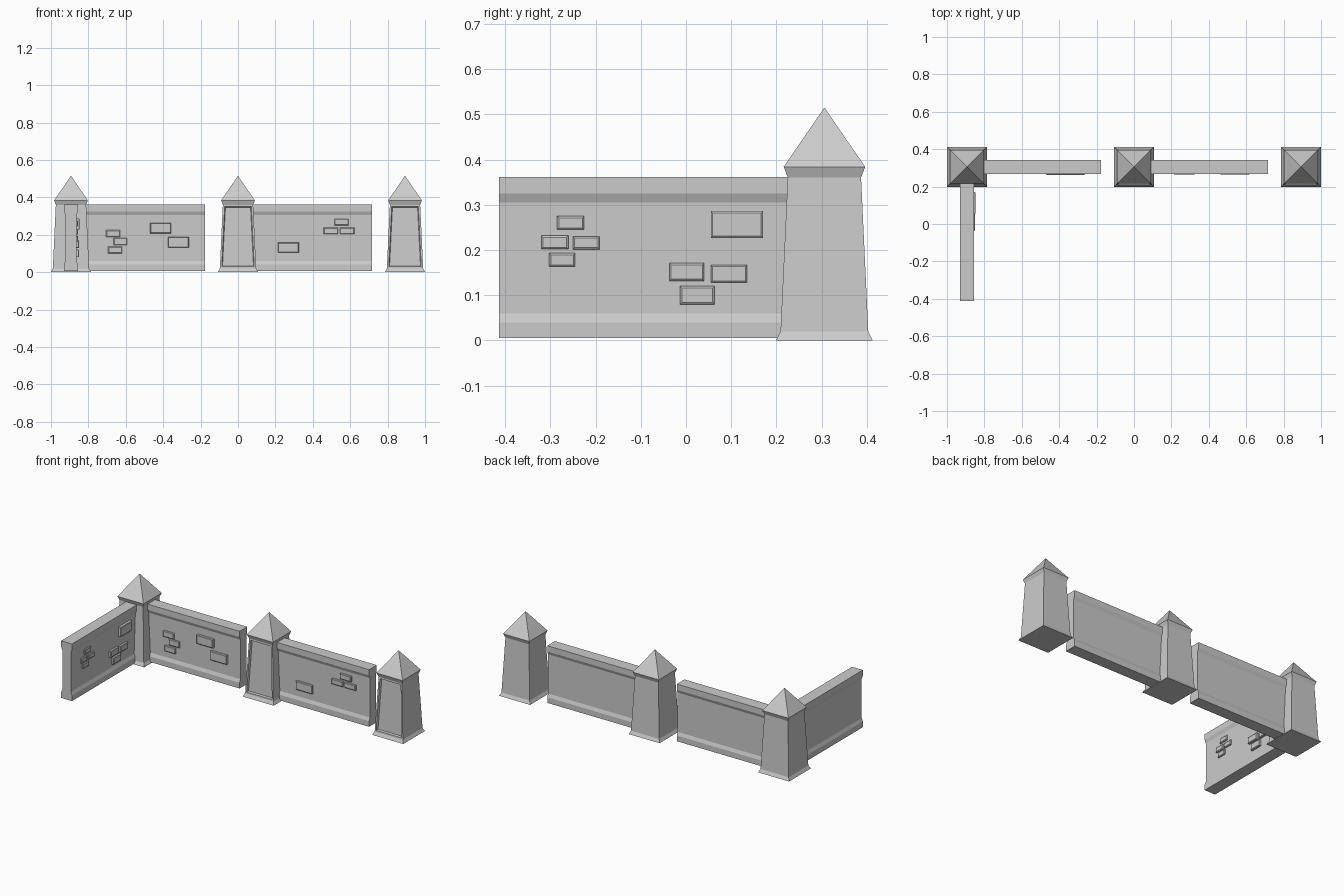
import bpy, bmesh

if "Cube" in bpy.data.objects:
    bpy.data.objects.remove(bpy.data.objects["Cube"])

PY = 0.306          # y centre of the pillar row
PITCH = 0.893       # pillar spacing
HALF, RECESS = 0.0375, 0.008


def finish(bm, name):
    bmesh.ops.recalc_face_normals(bm, faces=bm.faces)
    me = bpy.data.meshes.new(name)
    bm.to_mesh(me)
    bm.free()
    ob = bpy.data.objects.new(name, me)
    bpy.context.collection.objects.link(ob)
    return ob


def bridge(bm, a, b):
    n = len(a)
    return [bm.faces.new((a[i], a[(i + 1) % n], b[(i + 1) % n], b[i])) for i in range(n)]


# Tapered square pillar with pointed cap and optional sunk front panel
def pillar(name, x, panel):
    bm = bmesh.new()
    rings = []
    for z, h in [(0, 0.107), (0.02, 0.097), (0.36, 0.081), (0.384, 0.09)]:
        rings.append([bm.verts.new((x + sx * h, PY + sy * h, z))
                      for sx, sy in ((-1, -1), (1, -1), (1, 1), (-1, 1))])
    bm.faces.new(rings[0][::-1])
    sides = [bridge(bm, a, b) for a, b in zip(rings, rings[1:])]
    tip = bm.verts.new((x, PY, 0.515))
    for i in range(4):
        bm.faces.new((rings[-1][i], rings[-1][(i + 1) % 4], tip))
    front = sides[1][0]
    bm.normal_update()
    if panel:
        bmesh.ops.inset_region(bm, faces=[front], thickness=0.014)
        bmesh.ops.inset_region(bm, faces=[front], thickness=0.006, depth=-0.012)
    finish(bm, name)


# Wall section: profile with thicker foot and coping, extruded along its length
def wall(name, place, start, end):
    t, r = HALF, HALF - RECESS
    side = [(t, 0.005), (t, 0.04), (r, 0.06), (r, 0.305), (t, 0.325), (t, 0.361)]
    profile = side + [(-d, z) for d, z in reversed(side)]
    bm = bmesh.new()
    a, b = [[bm.verts.new(place(u, d, z)) for d, z in profile] for u in (start, end)]
    bm.faces.new(a)
    bm.faces.new(b)
    bridge(bm, a, b)
    finish(bm, name)


# Raised stones with chamfered outer edges
def stones(name, place, items):
    bm = bmesh.new()
    for u0, u1, z0, z1, out in items:
        rings = []
        for d, s in ((HALF - RECESS - 0.01, 0), (HALF + out - 0.003, 0), (HALF + out, 0.004)):
            rings.append([bm.verts.new(place(u, d, z)) for u, z in
                          ((u0 + s, z0 + s), (u1 - s, z0 + s), (u1 - s, z1 - s), (u0 + s, z1 - s))])
        bm.faces.new(rings[0])
        bm.faces.new(rings[-1])
        for a, b in zip(rings, rings[1:]):
            bridge(bm, a, b)
    finish(bm, name)


def along_x(u, d, z):
    return (u, PY - d, z)


def along_y(u, d, z):
    return (-PITCH + d, u, z)


# Pillars
pillar("corner_pillar", -PITCH, False)
pillar("middle_pillar", 0, True)
pillar("end_pillar", PITCH, True)

# Walls
wall("left_wall", along_x, -PITCH + 0.06, -0.177)
wall("right_wall", along_x, 0.06, 0.716)
wall("side_wall", along_y, -0.413, PY - 0.06)

# Stones on the walls
stones("left_wall_stones", along_x, [
    (-0.705, -0.63, 0.188, 0.225, 0.002), (-0.665, -0.593, 0.145, 0.183, 0.002),
    (-0.695, -0.62, 0.1, 0.136, 0.002), (-0.47, -0.357, 0.208, 0.263, 0.007),
    (-0.375, -0.263, 0.131, 0.188, 0.007)])
stones("right_wall_stones", along_x, [
    (0.213, 0.325, 0.104, 0.158, 0.005), (0.515, 0.592, 0.25, 0.285, 0.003),
    (0.458, 0.535, 0.204, 0.238, 0.003), (0.545, 0.622, 0.204, 0.238, 0.003)])
stones("side_wall_stones", along_y, [
    (-0.285, -0.225, 0.245, 0.275, 0.001), (-0.32, -0.26, 0.202, 0.232, 0.001),
    (-0.25, -0.191, 0.201, 0.23, 0.001), (-0.303, -0.245, 0.163, 0.193, 0.001),
    (0.055, 0.17, 0.227, 0.286, 0.009), (-0.037, 0.04, 0.132, 0.171, 0.006),
    (0.055, 0.135, 0.128, 0.167, 0.006), (-0.013, 0.063, 0.08, 0.12, 0.006)])
